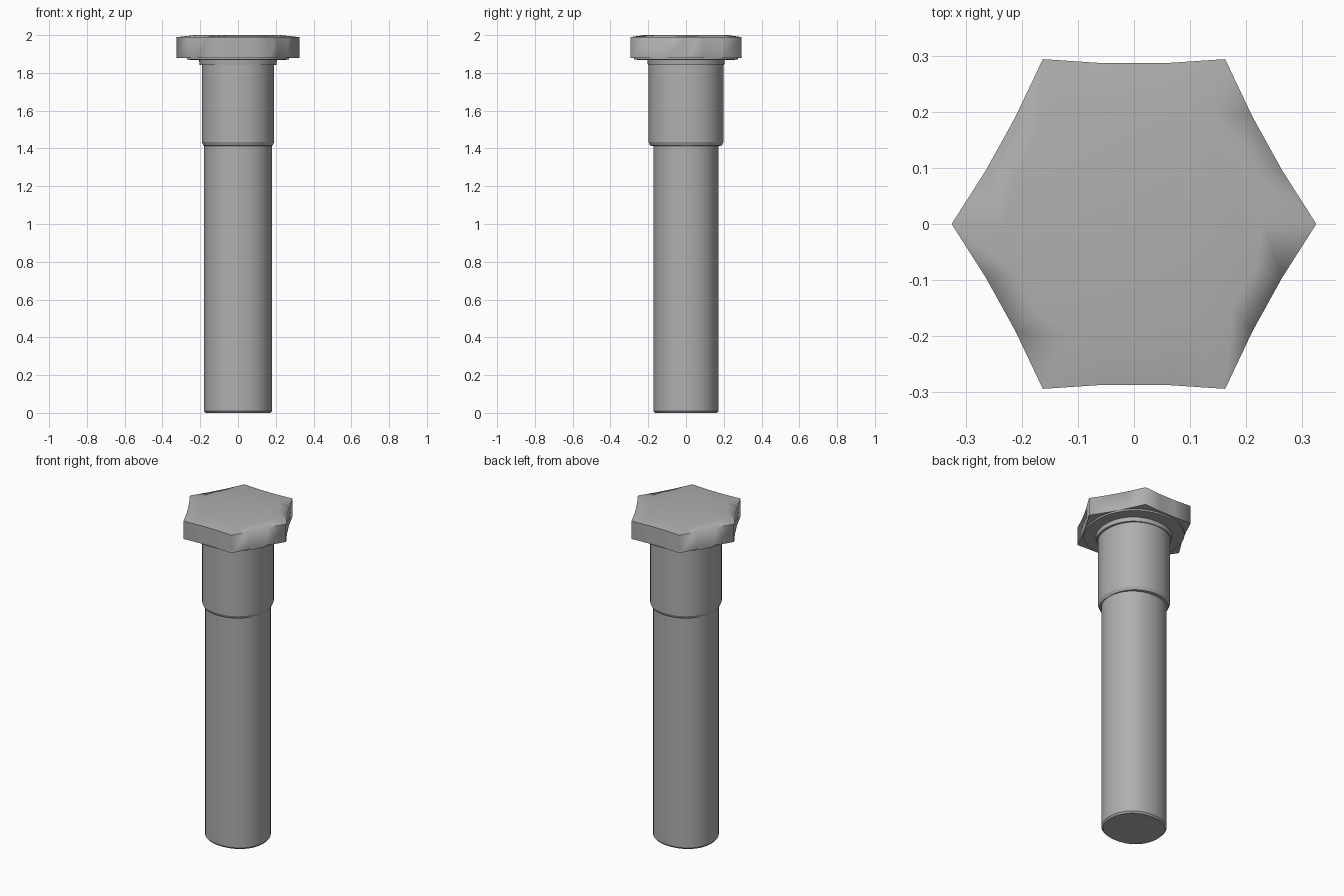
import bpy, bmesh
from math import cos, sin, pi
from mathutils import Vector

if "Cube" in bpy.data.objects:
    bpy.data.objects.remove(bpy.data.objects["Cube"])

steel = bpy.data.materials.new("dark_grey")
steel.diffuse_color = (0.43, 0.43, 0.43, 1)
steel.use_nodes = True
steel.node_tree.nodes["Principled BSDF"].inputs["Base Color"].default_value = steel.diffuse_color


def skin(name, rings, angle):
    """Join equal-length closed rings of points and cap both ends."""
    bm = bmesh.new()
    loops = [[bm.verts.new(p) for p in ring] for ring in rings]
    n = len(loops[0])
    for a, b in zip(loops, loops[1:]):
        for i in range(n):
            j = (i + 1) % n
            bm.faces.new((a[i], a[j], b[j], b[i]))
    bm.faces.new(loops[0][::-1])
    bm.faces.new(loops[-1])
    bmesh.ops.recalc_face_normals(bm, faces=bm.faces)
    mesh = bpy.data.meshes.new(name)
    bm.to_mesh(mesh)
    bm.free()
    mesh.materials.append(steel)
    ob = bpy.data.objects.new(name, mesh)
    bpy.context.collection.objects.link(ob)
    bpy.ops.object.select_all(action='DESELECT')
    ob.select_set(True)
    bpy.context.view_layer.objects.active = ob
    bpy.ops.object.shade_smooth_by_angle(angle=angle)
    return ob


def oval(rx, ry, z, n=48, bulge=0.025):
    """Near-round ring, a touch fuller on the diagonals."""
    pts = []
    for i in range(n):
        a = 2 * pi * i / n
        k = 1 + bulge * sin(2 * a) ** 2
        pts.append((rx * k * cos(a), ry * k * sin(a), z))
    return pts


def hexagon(z, r=0.325, stretch=1.044, inset=0.975):
    """Hexagon with slightly hollow sides, three segments per side."""
    corners = [Vector((cos(k * pi / 3), sin(k * pi / 3))) * r for k in range(6)]
    pts = []
    for k in range(6):
        for t in (0, 1 / 3, 2 / 3):
            p = corners[k].lerp(corners[(k + 1) % 6], t) * (inset if t else 1)
            pts.append((p.x, p.y * stretch, z))
    return pts


# Shaft and thicker shoulder, up to the washer face under the head
profile = [(0.172, 0.164, 0), (0.180, 0.172, 0.010),
           (0.180, 0.172, 1.413), (0.183, 0.190, 1.415),
           (0.191, 0.198, 1.433), (0.191, 0.198, 1.842),
           (0.203, 0.202, 1.843), (0.206, 0.205, 1.868),
           (0.270, 0.275, 1.870), (0.270, 0.275, 1.882)]
skin("bolt_shank", [oval(*p) for p in profile], 0.35)

# Head with a very shallow chamfer towards a round flat on top
skin("bolt_head", [hexagon(1.880), hexagon(1.989), oval(0.23, 0.23, 2.0, 18, 0)], 1.38)
